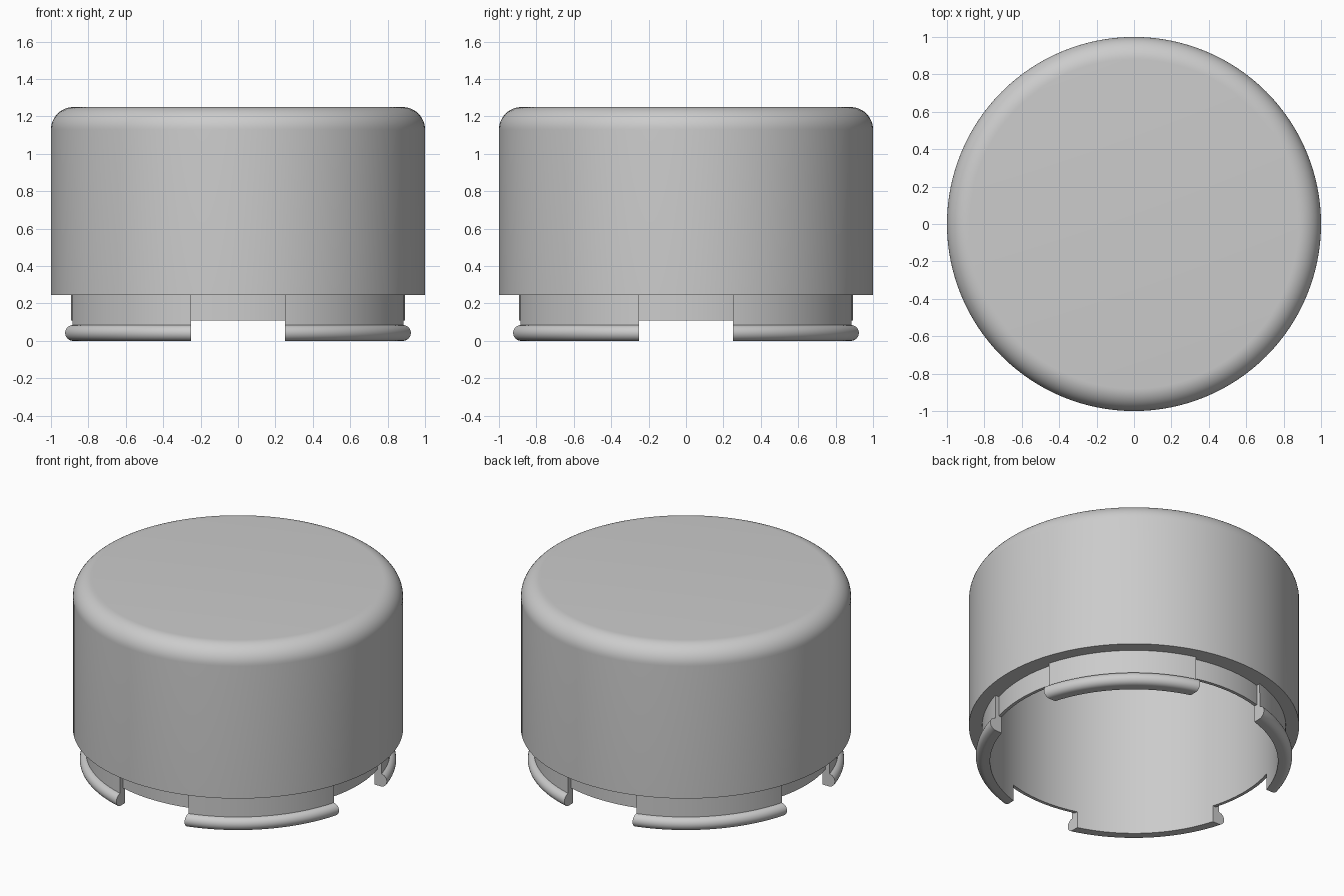
import bpy, bmesh, math
from mathutils import Matrix, Vector

if "Cube" in bpy.data.objects:
    bpy.data.objects.remove(bpy.data.objects["Cube"])

SEGMENTS = 128
INNER, RING, TAB, HALF_GAP = 0.872, 0.893, 0.92, 0.252

grey = bpy.data.materials.new("light_grey")
grey.use_nodes = True
colour = (0.6, 0.6, 0.6, 1)
grey.diffuse_color = colour
grey.node_tree.nodes["Principled BSDF"].inputs["Base Color"].default_value = colour


def arc(r, z, radius, start, end, steps):
    """Points of a circular arc in the profile plane, angles in degrees."""
    angles = [math.radians(start + (end - start) * i / steps) for i in range(steps + 1)]
    return [(r + radius * math.cos(a), z + radius * math.sin(a)) for a in angles]


def lathe(profile, closed):
    """Spin a profile of (radius, height) points around the z axis."""
    bm = bmesh.new()
    verts = [bm.verts.new((r, 0, z)) for r, z in profile]
    edges = [bm.edges.new(pair) for pair in zip(verts, verts[1:])]
    if closed:
        edges.append(bm.edges.new((verts[-1], verts[0])))
    bmesh.ops.spin(bm, geom=verts + edges, cent=(0, 0, 0), axis=(0, 0, 1),
                   angle=math.tau, steps=SEGMENTS, use_merge=True)
    bmesh.ops.remove_doubles(bm, verts=bm.verts, dist=1e-5)
    return bm


def finish(bm, name):
    bmesh.ops.recalc_face_normals(bm, faces=bm.faces)
    mesh = bpy.data.meshes.new(name)
    bm.to_mesh(mesh)
    bm.free()
    mesh.materials.append(grey)
    obj = bpy.data.objects.new(name, mesh)
    bpy.context.collection.objects.link(obj)
    bpy.ops.object.select_all(action="DESELECT")
    obj.select_set(True)
    bpy.context.view_layer.objects.active = obj
    bpy.ops.object.shade_smooth_by_angle(angle=math.radians(30))
    return obj


# Hollow cap with a rounded top edge and a thin collar below
cap_profile = ([(0, 1.125), (INNER, 1.125), (INNER, 0.11), (RING, 0.11), (RING, 0.245), (1, 0.245)]
               + arc(0.88, 1.13, 0.12, 0, 90, 12) + [(0, 1.25)])
finish(lathe(cap_profile, False), "cap_shell")

# Snap tab with a rounded bead, cut from a full ring by two planes
tab_profile = ([(INNER, 0)] + arc(0.916, 0.0425, 0.0425, -90, 84, 12)
               + [(TAB, 0.25), (0.882, 0.25), (0.882, 0.112), (INNER, 0.11)])
tab = lathe(tab_profile, True)
for axis in (Vector((1, 0, 0)), Vector((0, 1, 0))):
    cut = bmesh.ops.bisect_plane(tab, geom=tab.verts[:] + tab.edges[:] + tab.faces[:],
                                 plane_co=axis * HALF_GAP, plane_no=axis, clear_inner=True)
    ends = [e for e in cut["geom_cut"] if isinstance(e, bmesh.types.BMEdge)]
    bmesh.ops.triangle_fill(tab, edges=ends, use_beauty=True)

# Four tabs around the collar
names = ("back_left_tab", "back_right_tab", "front_right_tab", "front_left_tab")
for i, name in enumerate(names):
    copy = tab.copy()
    bmesh.ops.rotate(copy, verts=copy.verts, cent=(0, 0, 0),
                     matrix=Matrix.Rotation(i * math.pi / 2, 3, "Z"))
    finish(copy, name)
tab.free()
